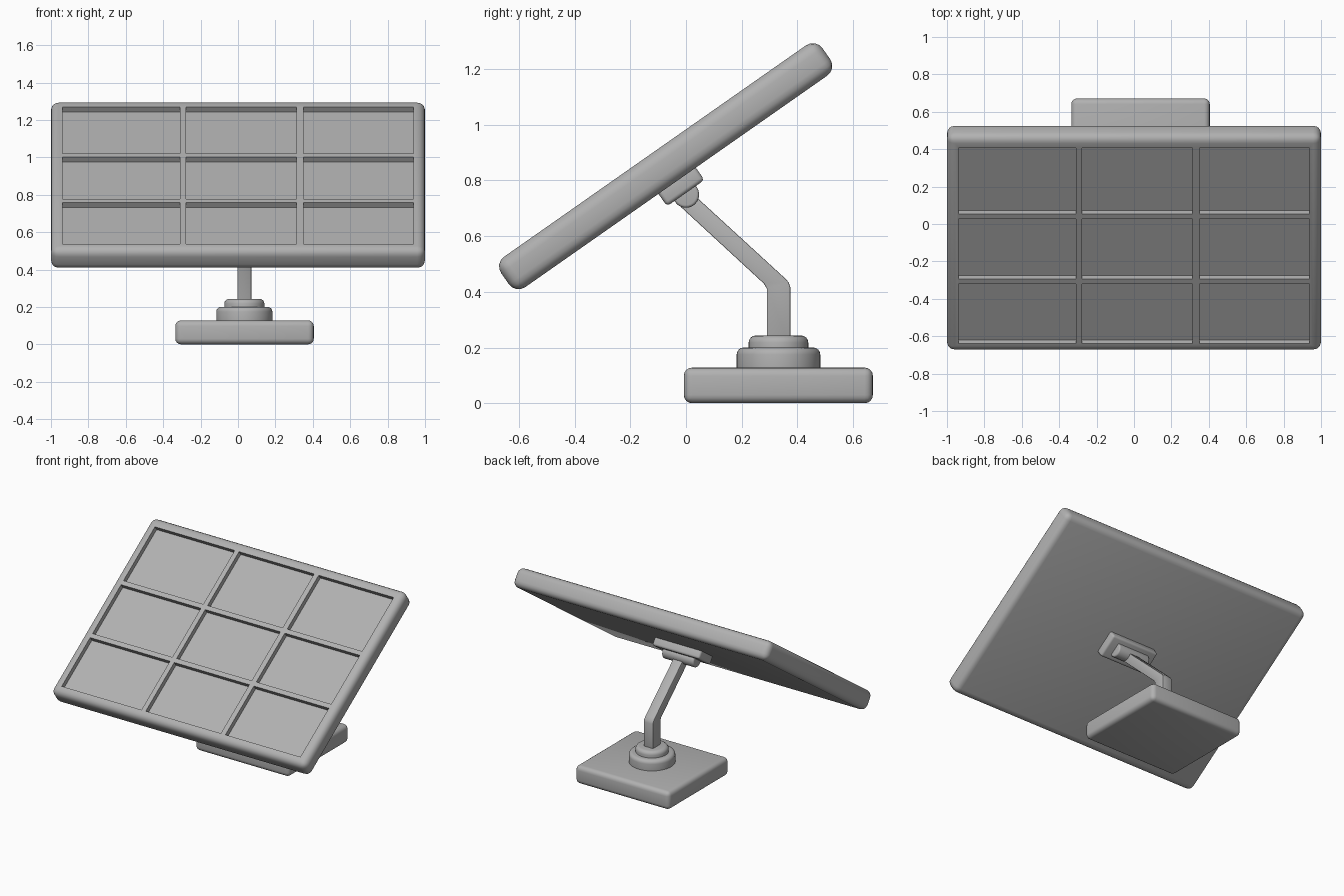
import bpy, bmesh, math
from mathutils import Matrix, Vector

if "Cube" in bpy.data.objects:
    bpy.data.objects.remove(bpy.data.objects["Cube"])

TILT = math.radians(35)
CX = 0.034                      # stand centre line
PANEL_C = Vector((0, -0.073, 0.851))
PANEL_T = 0.133

GREY = bpy.data.materials.new("dark_grey")
GREY.diffuse_color = (0.44, 0.44, 0.44, 1)
GREY.use_nodes = True
GREY.node_tree.nodes["Principled BSDF"].inputs["Base Color"].default_value = GREY.diffuse_color


def add_box(bm, x0, x1, y0, y1, z0, z1):
    size = Matrix.Diagonal((x1 - x0, y1 - y0, z1 - z0, 1))
    mid = Matrix.Translation(((x0 + x1) / 2, (y0 + y1) / 2, (z0 + z1) / 2))
    bmesh.ops.create_cube(bm, size=1, matrix=mid @ size)


def make(name, bm, loc=(0, 0, 0), tilt=0):
    bmesh.ops.recalc_face_normals(bm, faces=bm.faces[:])
    me = bpy.data.meshes.new(name)
    bm.to_mesh(me)
    bm.free()
    me.materials.append(GREY)
    ob = bpy.data.objects.new(name, me)
    ob.location = loc
    ob.rotation_euler.x = tilt
    bpy.context.collection.objects.link(ob)
    return ob


def finish(ob, width, segments=4, cutter=None):
    bev = ob.modifiers.new("round", 'BEVEL')
    bev.width, bev.segments = width, segments
    bev.limit_method, bev.angle_limit = 'ANGLE', math.radians(40)
    if cutter:
        cut = ob.modifiers.new("cut", 'BOOLEAN')
        cut.operation, cut.object, cut.solver = 'DIFFERENCE', cutter, 'EXACT'
    bpy.ops.object.select_all(action='DESELECT')
    bpy.context.view_layer.update()
    ob.select_set(True)
    bpy.context.view_layer.objects.active = ob
    bpy.ops.object.convert(target='MESH')
    bpy.ops.object.shade_smooth_by_angle(angle=math.radians(32))


def box(name, bounds, width, loc=(0, 0, 0), tilt=0):
    bm = bmesh.new()
    add_box(bm, *bounds)
    finish(make(name, bm, loc, tilt), width)


def cylinder(name, radius, depth, matrix, width):
    bm = bmesh.new()
    bmesh.ops.create_cone(bm, cap_ends=True, segments=48, radius1=radius,
                          radius2=radius, depth=depth, matrix=matrix)
    finish(make(name, bm), width)


# Panel with a 3 x 3 grid of recessed cells
bm = bmesh.new()
for x0, x1 in ((-0.938, -0.311), (-0.277, 0.313), (0.349, 0.938)):
    for y0, y1 in ((-0.645, -0.255), (-0.222, 0.169), (0.202, 0.633)):
        add_box(bm, x0, x1, y0, y1, PANEL_T / 2 - 0.033, PANEL_T)
cutter = make("cell_cutter", bm, PANEL_C, TILT)
cutter.hide_render = True
bm = bmesh.new()
add_box(bm, -1, 1, -0.704, 0.704, -PANEL_T / 2, PANEL_T / 2)
finish(make("solar_panel", bm, PANEL_C, TILT), 0.042, 4, cutter)
bpy.data.objects.remove(cutter)

# Mounting plate under the panel and its hinge barrel
pivot = Vector((CX, 0, 0.749))
box("mount_plate", (-0.18, 0.19, -0.082, 0.082, -0.002, 0.065), 0.015,
    (CX, -0.002, 0.756), TILT)
cylinder("hinge_barrel", 0.047, 0.25,
         Matrix.Translation(pivot) @ Matrix.Rotation(math.pi / 2, 4, 'Y'), 0.01)

# Bent arm: side profile extruded across x
profile = [(0.29, 0.2), (0.375, 0.2), (0.375, 0.415), (0.369, 0.434),
           (0.353, 0.451), (0.03, 0.747), (-0.02, 0.706), (0.279, 0.43),
           (0.29, 0.412)]
bm = bmesh.new()
face = bm.faces.new([bm.verts.new((CX - 0.037, y, z)) for y, z in profile])
ext = bmesh.ops.extrude_face_region(bm, geom=[face])
bmesh.ops.translate(bm, vec=(0.074, 0, 0),
                    verts=[g for g in ext["geom"] if isinstance(g, bmesh.types.BMVert)])
finish(make("bent_arm", bm), 0.004, 2)

# Stepped collar and base slab
for name, r, z0, z1 in (("lower_collar", 0.15, 0.08, 0.2),
                        ("upper_collar", 0.107, 0.15, 0.243)):
    cylinder(name, r, z1 - z0, Matrix.Translation((CX, 0.332, (z0 + z1) / 2)), 0.025)
box("base_slab", (-0.335, 0.405, -0.008, 0.671, 0, 0.128), 0.03)
